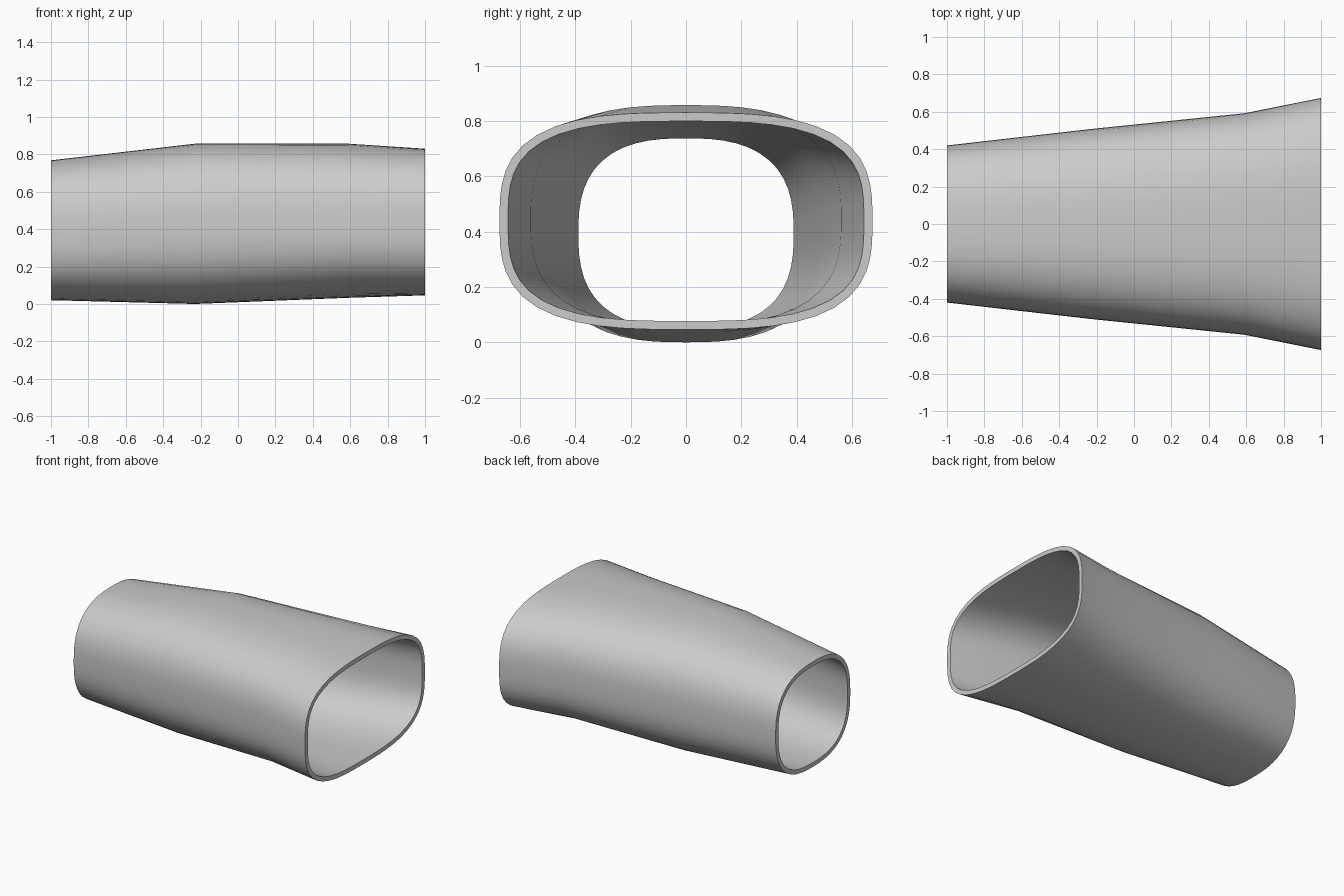
import bpy, bmesh, math

if "Cube" in bpy.data.objects:
    bpy.data.objects.remove(bpy.data.objects["Cube"])

SEGMENTS = 56
WALL = 0.031

# Stations along the sleeve: x, half width, bottom z, top z, squareness
STATIONS = [(-1.0, 0.42, 0.02, 0.768, 2.6),
            (-0.23, 0.508, 0.0, 0.857, 2.7),
            (0.59, 0.592, 0.033, 0.857, 2.75),
            (1.0, 0.674, 0.046, 0.83, 3.05)]


def section(x, half_w, bottom, top, n, inset):
    """Rounded-rectangle ring, moved inward along its normals by inset."""
    half_h, mid = (top - bottom) / 2, (top + bottom) / 2
    ring = []
    for i in range(SEGMENTS):
        a = 2 * math.pi * i / SEGMENTS
        c, s = math.cos(a), math.sin(a)
        r = (abs(c) ** n + abs(s) ** n) ** (-1 / n)
        ny = math.copysign(abs(c) ** (n - 1), c) / half_w
        nz = math.copysign(abs(s) ** (n - 1), s) / half_h
        length = math.hypot(ny, nz)
        ring.append((x, half_w * r * c - inset * ny / length,
                     mid + half_h * r * s - inset * nz / length))
    return ring


# Closed loop of rings: along the outside, then back along the inside
bm = bmesh.new()
loops = [section(*st, 0) for st in STATIONS]
loops += [section(*st, WALL) for st in reversed(STATIONS)]
rings = [[bm.verts.new(p) for p in ring] for ring in loops]
for k, ring in enumerate(rings):
    following = rings[(k + 1) % len(rings)]
    for i in range(SEGMENTS):
        j = (i + 1) % SEGMENTS
        bm.faces.new((ring[i], following[i], following[j], ring[j]))
bmesh.ops.recalc_face_normals(bm, faces=bm.faces)

mesh = bpy.data.meshes.new("tapered_sleeve")
bm.to_mesh(mesh)
bm.free()
sleeve = bpy.data.objects.new("tapered_sleeve", mesh)
bpy.context.collection.objects.link(sleeve)

# Plain grey finish
grey = bpy.data.materials.new("light_grey")
grey.diffuse_color = (0.6, 0.6, 0.6, 1)
grey.use_nodes = True
grey.node_tree.nodes["Principled BSDF"].inputs["Base Color"].default_value = grey.diffuse_color
mesh.materials.append(grey)

# Smooth walls with crisp end rims
bpy.context.view_layer.objects.active = sleeve
sleeve.select_set(True)
bpy.ops.object.shade_smooth_by_angle(angle=math.radians(30))
